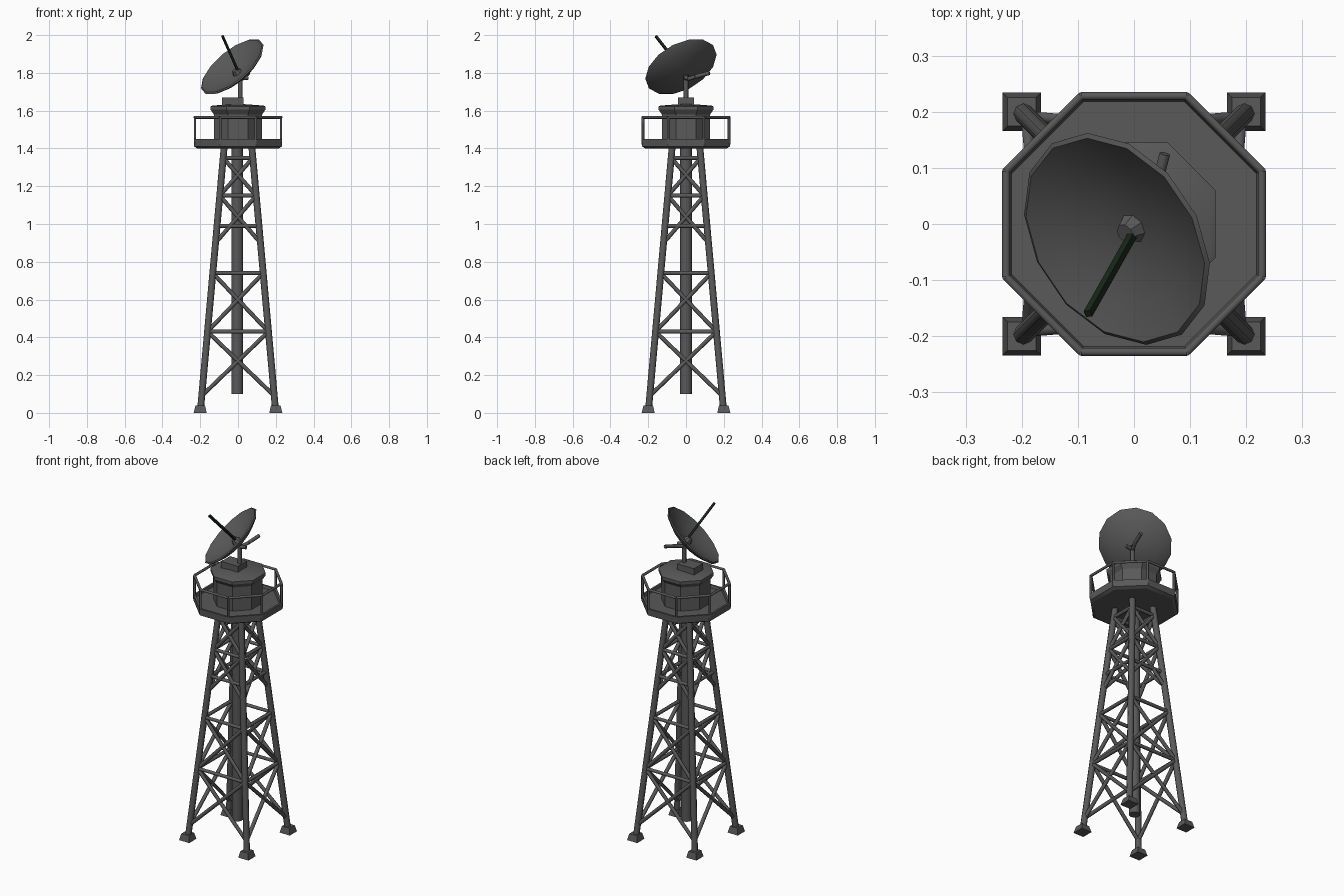
import bpy, bmesh, math
from mathutils import Vector, Matrix

cube = bpy.data.objects.get("Cube")
if cube:
    bpy.data.objects.remove(cube)


def material(name, rgb):
    m = bpy.data.materials.new(name)
    m.use_nodes = True
    m.diffuse_color = (*rgb, 1)
    m.node_tree.nodes["Principled BSDF"].inputs["Base Color"].default_value = (*rgb, 1)
    return m


steel = material("dark grey steel", (0.1, 0.1, 0.1))
green = material("blackish green", (0.01, 0.02, 0.01))


def finish(name, bm, mat=steel, angle=40):
    bmesh.ops.remove_doubles(bm, verts=bm.verts, dist=0.0001)
    bmesh.ops.recalc_face_normals(bm, faces=bm.faces)
    mesh = bpy.data.meshes.new(name)
    bm.to_mesh(mesh)
    bm.free()
    mesh.materials.append(mat)
    ob = bpy.data.objects.new(name, mesh)
    bpy.context.collection.objects.link(ob)
    bpy.ops.object.select_all(action='DESELECT')
    ob.select_set(True)
    bpy.context.view_layer.objects.active = ob
    bpy.ops.object.shade_smooth_by_angle(angle=math.radians(angle))
    return ob


def bars(name, segments, radius, sides=6, mat=steel):
    """One object made of round bars between pairs of points."""
    bm = bmesh.new()
    for a, b in segments:
        a, b = Vector(a), Vector(b)
        d = b - a
        turn = d.to_track_quat('Z', 'Y').to_matrix().to_4x4()
        bmesh.ops.create_cone(bm, cap_ends=True, segments=sides, radius1=radius,
                              radius2=radius, depth=d.length,
                              matrix=Matrix.Translation((a + b) / 2) @ turn)
    return finish(name, bm, mat, 62)


def lathe(name, profile, sides, offset=0.0, matrix=Matrix(), angle=40):
    """Turn a (radius, height) profile around the local z axis."""
    bm = bmesh.new()
    rings = []
    for r, z in profile:
        rings.append([bm.verts.new(matrix @ Vector((r * math.cos(t), r * math.sin(t), z)))
                      for t in (offset + math.tau * i / sides for i in range(sides))])
    for lo, hi in zip(rings, rings[1:]):
        for i in range(sides):
            j = (i + 1) % sides
            bm.faces.new((lo[i], lo[j], hi[j], hi[i]))
    return finish(name, bm, angle=angle)


def octagon(name, profile, angle=30):
    # radii are given to the flats
    k = 1 / math.cos(math.pi / 8)
    return lathe(name, [(r * k, z) for r, z in profile], 8, math.pi / 8, angle=angle)


# Tapering legs and feet
corners = [(-1, -1), (1, -1), (1, 1), (-1, 1)]
sides = list(zip(corners, corners[1:] + corners[:1]))


def on_leg(c, z):
    w = 0.2 - 0.09 * z
    return (c[0] * w, c[1] * w, z)


bars("legs", [(on_leg(c, 0.02), on_leg(c, 1.41)) for c in corners], 0.018, 8)

bm = bmesh.new()
for x, y in corners:
    bmesh.ops.create_cone(bm, cap_ends=True, segments=4, radius1=0.049, radius2=0.036, depth=0.038,
                          matrix=Matrix.Translation((x * 0.2, y * 0.2, 0.019))
                          @ Matrix.Rotation(math.pi / 4, 4, 'Z'))
finish("feet", bm)

# Lattice between the legs
levels = [0.43, 0.74, 0.99, 1.15, 1.35]
bars("crossbars", [(on_leg(a, z), on_leg(b, z)) for a, b in sides for z in levels], 0.011)

bays = [(0.09, 0.43), (0.43, 0.74), (0.9, 1.15), (1.15, 1.35)]
braces = []
for a, b in sides:
    for lo, hi in bays:
        braces += [(on_leg(a, lo), on_leg(b, hi)), (on_leg(b, lo), on_leg(a, hi))]
bars("diagonal_braces", braces, 0.011)

# Central column
bars("central_column", [((-0.004, 0, 0.1), (-0.004, 0, 1.42))], 0.032, 10)

# Platform tray
octagon("platform", [(0, 1.4), (0.215, 1.4), (0.232, 1.41), (0.234, 1.45),
                     (0.222, 1.45), (0.218, 1.435), (0, 1.435)])

# Railing round the platform
k = 0.228 / math.cos(math.pi / 8)
ring = [(k * math.cos(t), k * math.sin(t))
        for t in (math.pi / 8 + math.tau * i / 8 for i in range(8))]
bars("handrail", [((*p, 1.565), (*q, 1.565)) for p, q in zip(ring, ring[1:] + ring[:1])], 0.008)
bars("rail_posts", [((*p, 1.42), (*p, 1.565)) for p in ring], 0.007)

# Cabin and overhanging roof
octagon("cabin", [(0, 1.43), (0.128, 1.43), (0.128, 1.59), (0, 1.59)])
octagon("cabin_roof", [(0, 1.575), (0.128, 1.58), (0.145, 1.605), (0.145, 1.622),
                       (0.135, 1.627), (0, 1.637)])

# Turntable box and mast
bm = bmesh.new()
bmesh.ops.create_cube(bm, size=1, matrix=Matrix.Translation((-0.027, 0, 1.647))
                      @ Matrix.Diagonal((0.113, 0.085, 0.045, 1)))
finish("turntable_box", bm)
bars("mast", [((0.012, 0, 1.64), (0.012, 0, 1.79))], 0.012, 8)
bars("dish_bracket", [((0.012, 0, 1.765), (0.035, 0.05, 1.78)),
                      ((0.035, 0.05, 1.78), (0.055, 0.125, 1.8)),
                      ((0.012, 0, 1.77), (0.055, 0.0, 1.775))], 0.011)

# Tilted dish
aim = Vector((-0.59, -0.4, 0.7)).normalized()
place = Matrix.Translation((-0.028, -0.025, 1.83)) @ aim.to_track_quat('Z', 'Y').to_matrix().to_4x4()
lathe("dish", [(0, -0.058), (0.07, -0.051), (0.14, -0.032), (0.195, -0.006), (0.206, 0.004),
               (0.198, 0.009), (0.188, 0.004), (0.135, -0.02), (0.07, -0.038), (0, -0.045)],
      14, matrix=place, angle=45)
lathe("dish_hub", [(0, -0.05), (0.03, -0.048), (0.018, -0.02), (0, -0.02)], 8, matrix=place)

# Antenna rod
bars("antenna_rod", [((0.0, -0.015, 1.81), (-0.082, -0.16, 1.995))], 0.009, 4, green)
